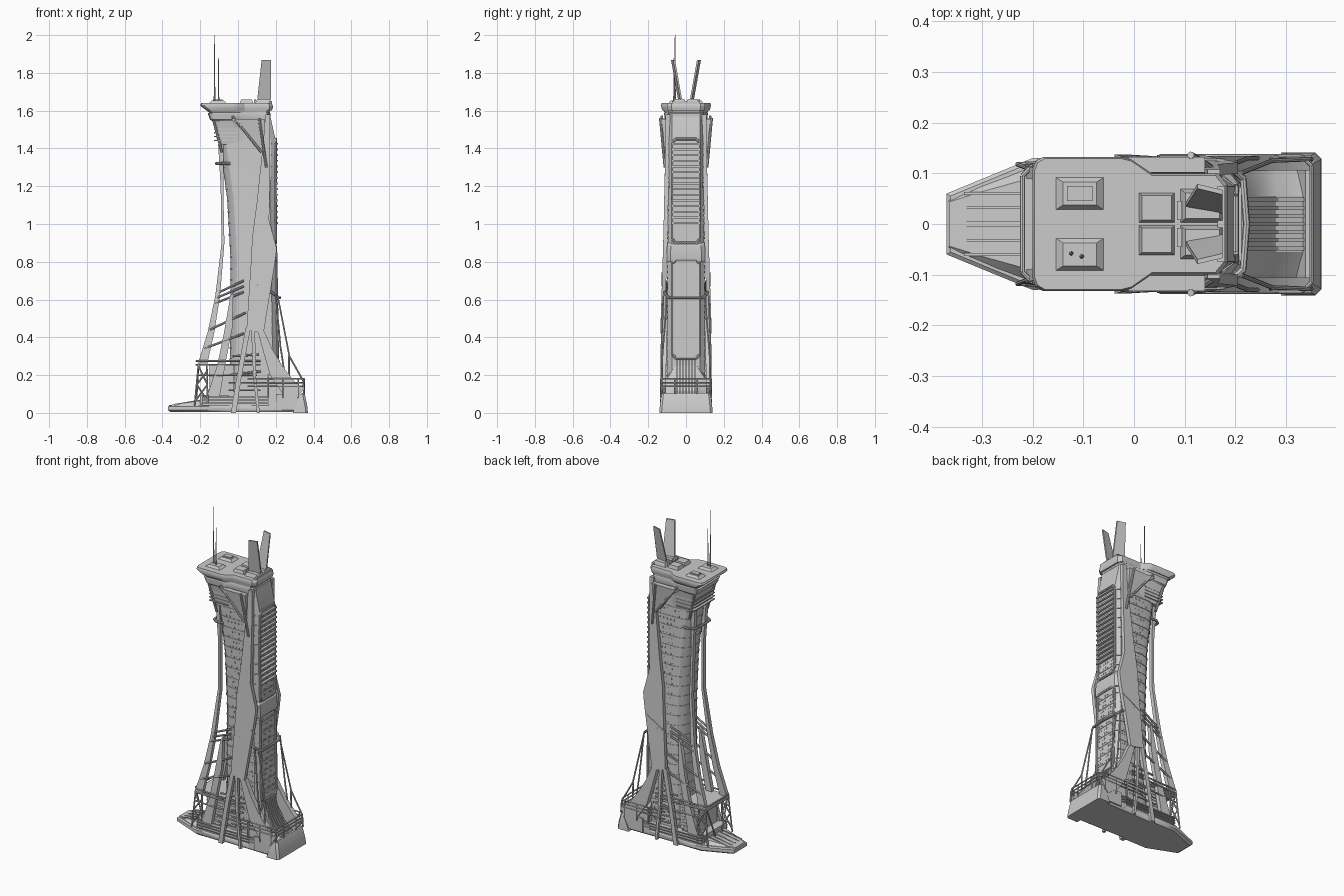
import bpy, bmesh, math
from mathutils import Vector, Matrix


def finish(name, bm):
    bmesh.ops.recalc_face_normals(bm, faces=bm.faces[:])
    me = bpy.data.meshes.new(name)
    bm.to_mesh(me)
    bm.free()
    ob = bpy.data.objects.new(name, me)
    bpy.context.collection.objects.link(ob)
    return ob


def lerp(table, z):
    """Piecewise linear lookup in rows (z, values...)."""
    for a, b in zip(table, table[1:]):
        if z <= b[0]:
            t = max(0, (z - a[0]) / (b[0] - a[0]))
            return [p + (q - p) * t for p, q in zip(a[1:], b[1:])]
    return list(table[-1][1:])


def add_loft(bm, rings):
    vs = [[bm.verts.new(p) for p in r] for r in rings]
    n = len(rings[0])
    for a, b in zip(vs, vs[1:]):
        for i in range(n):
            bm.faces.new((a[i], a[(i + 1) % n], b[(i + 1) % n], b[i]))
    bm.faces.new(vs[0])
    bm.faces.new(vs[-1])


def loft(name, *ring_lists):
    bm = bmesh.new()
    for rings in ring_lists:
        add_loft(bm, rings)
    return finish(name, bm)


def boxes(name, items, sym=False):
    """Boxes (x0,x1,y0,y1,z0,z1), optionally mirrored in y."""
    bm = bmesh.new()
    for x0, x1, y0, y1, z0, z1 in items:
        for s in ((1, -1) if sym else (1,)):
            m = Matrix.Translation(((x0 + x1) / 2, s * (y0 + y1) / 2, (z0 + z1) / 2))
            bmesh.ops.create_cube(bm, size=1, matrix=m @ Matrix.Diagonal((x1 - x0, y1 - y0, z1 - z0, 1)))
    return finish(name, bm)


def bars(name, paths, r, sym=True, r2=None):
    """Round bars along point paths, optionally mirrored in y."""
    bm = bmesh.new()
    for path in paths:
        for s in ((1, -1) if sym else (1,)):
            pts = [Vector((p[0], p[1] * s, p[2])) for p in path]
            for a, b in zip(pts, pts[1:]):
                d = b - a
                m = Matrix.Translation((a + b) / 2) @ d.to_track_quat('Z', 'Y').to_matrix().to_4x4()
                bmesh.ops.create_cone(bm, cap_ends=True, segments=8, radius1=r,
                                      radius2=r if r2 is None else r2, depth=d.length, matrix=m)
    return finish(name, bm)


SIDE = [(0, .137), (.43, .133), (.85, .119), (1.3, .108), (1.6, .104)]
RIB = [(.25, .115), (.43, .103), (.62, .092), (.9, .07), (1.2, .062), (1.42, .066)]


def ribbon(name, rows, t, off=0.0, table=SIDE):
    """Mirrored side plate from rows (xa, za, xb, zb) following the leaning flank."""
    parts = []
    for s in (1, -1):
        rings = []
        for xa, za, xb, zb in rows:
            ya, yb = lerp(table, za)[0] + off, lerp(table, zb)[0] + off
            rings.append([(xa, s * ya, za), (xb, s * yb, zb), (xb, s * (yb - t), zb), (xa, s * (ya - t), za)])
        parts.append(rings)
    return loft(name, *parts)


def mirror_ring(half, z):
    return [(x, y, z) for x, y in half] + [(x, -y, z) for x, y in reversed(half)]


# tower core: rows z, left x, right x, half depth
CORE = [(.02, -.04, .205, .1), (.3, -.042, .208, .1), (.82, -.04, .2, .098),
        (1.13, -.057, .195, .092), (1.3, -.08, .198, .09), (1.44, -.1, .2, .09), (1.6, -.11, .165, .09)]


def core_ring(z, g=0.0):
    l, r, h = lerp(CORE, z)
    l, r, h = l - g, r + g, h + g
    return mirror_ring([(r, .074), (r - .025, h), (l + .07, h), (l + .035, h * .9), (l + .012, h * .66), (l, h * .3)], z)


loft("tower_core", [core_ring(row[0]) for row in CORE])
loft("floor_bands", *[[core_ring(.1 + i * .06, .0025), core_ring(.108 + i * .06, .0025)] for i in range(23)])

# small windows on side and end facades
wins = []
for i in range(44):
    z = .11 + i * .03
    l, r, h = lerp(CORE, z)
    for j in range(8):
        x = l + .075 + j * (r - l - .12) / 7 + (i % 2) * .006
        wins.append((x - .0025, x + .0025, h - .002, h + .0015, z, z + .01))
    for j in range(4):
        y = .008 + j * .016
        wins.append((r - .002, r + .0015, y - .0025, y + .0025, z, z + .01))
boxes("windows", wins, True)

# end face louvres, frames and collar
boxes("end_louvres", [(.185, .212, -.073, .073, 1 + i * .03, 1.01 + i * .03) for i in range(15)])
end_x = lambda z: lerp(CORE, z)[1] + .002
for nm, z0, z1 in (("upper_frame", .9, 1.45), ("lower_frame", .29, .81)):
    bars(nm, [[(end_x(z0), 0, z0), (end_x(z0), .055, z0), (end_x(z0), .072, z0 + .02), (end_x((z0 + z1) / 2), .072, (z0 + z1) / 2),
               (end_x(z1), .072, z1 - .02), (end_x(z1), .055, z1), (end_x(z1), 0, z1)]], .007)
loft("middle_collar", [mirror_ring([(.12, y), (x - .03, y), (x, y * .68)], z) for z, x, y in
                       ((.8, .205, .12), (.82, .21, .12), (.885, .205, .118), (.905, .19, .11))])

# long flank plates and their legs
ribbon("flank_plate", [(.145, 1.58, .17, 1.58), (.13, 1.4, .17, 1.36), (.098, 1.1, .165, 1.02),
                       (.075, .93, .205, .87), (.07, .82, .195, .79), (.045, .44, .135, .42)], .022, .003)
ribbon("flank_seam", [(.066, .68, .18, .745), (.065, .67, .178, .735)], .012, .006)
ribbon("rear_swept_leg", [(.105, .43, .14, .43), (.135, .32, .18, .34), (.17, .2, .24, .24),
                          (.23, .11, .3, .165), (.3, .06, .35, .13)], .03)
ribbon("middle_leg", [(.04, .45, .065, .44), (-.005, .2, .02, .2), (-.038, 0, -.01, 0)], .022)
ribbon("inner_leg", [(.07, .44, .09, .43), (.08, .2, .095, .2), (.1, 0, .115, 0)], .018)
ribbon("front_rib", [(-.105, 1.42, -.078, 1.42), (-.092, 1.2, -.078, 1.2), (-.087, .9, -.072, .9),
                     (-.12, .62, -.095, .62), (-.16, .43, -.125, .43), (-.215, .25, -.165, .25)], .024, 0, RIB)
ribbon("front_broad_leg", [(-.04, .62, -.025, .64), (-.075, .42, -.03, .45), (-.11, .25, -.065, .27),
                           (-.17, .07, -.1, .07)], .025, -.016)

# cross struts between ribs and core
struts = [[(-.11 - k * .012, .09, .58 + .03 * i), (.03, .108, .64 + .03 * i)] for i, k in ((0, 1), (1, 0), (2, -1))]
struts += [[(-.15, .1, .44), (.04, .115, .53)], [(-.18, .105, .34), (.03, .12, .42)],
           [(-.05, .12, .2), (.12, .125, .22)], [(-.03, .125, .3), (.11, .125, .31)]]
bars("cross_struts", struts, .006)

# bent pipes round the ends
bars("rear_pipe", [[(.1, .122, .68), (.19, .112, .63), (.215, .09, .61), (.222, 0, .61)]], .007)
bars("front_pipe", [[(-.04, .085, 1.32), (-.085, .09, 1.32), (-.112, .07, 1.32), (-.116, 0, 1.32)]], .007)
bars("stay_cables", [[(.21, .1, .62), (.272, .125, .3), (.345, .128, .17), (.35, .128, .1)],
                     [(.27, .125, .3), (.27, .13, .1)], [(.2, .12, .62), (.225, .13, .35), (.26, .13, .12)]], .0045)

# base
FOOT = [(-.37, .06), (-.2, .13), (-.06, .13), (-.03, .122), (.3, .126)]


def foot_ring(z, g):
    return mirror_ring([(x + (g if x < 0 else -g), y - g * .6) for x, y in FOOT], z)


loft("base_plinth", [foot_ring(.004, .014), foot_ring(.014, 0), foot_ring(.034, 0), foot_ring(.04, .008)])
loft("front_ramp", [[(x, -y, .03), (x, -y * .75, z), (x, y * .75, z), (x, y, .03)]
                    for x, y, z in ((-.365, .058, .041), (-.3, .085, .05), (-.2, .122, .065), (-.1, .122, .07))])
loft("ramp_ribs", *[[[(x, y - .003, .03), (x, y - .003, z), (x, y + .003, z), (x, y + .003, .03)]
                     for x, z in ((-.335, .048), (-.2, .07))] for y in (-.06, -.033, -.003, .003, .033, .06)])
boxes("podium", [(-.19, .25, -.115, .115, .03, .085), (-.15, -.02, -.085, .085, .08, .25),
                 (-.2, -.05, -.105, .105, .05, .095)])
boxes("podium_stripes", [(-.19, .33, .11, .13, z, z + .006) for z in (.05, .066, .082)], True)
boxes("podium_slats", [(-.153, -.03, .084, .088, .1 + i * .018, .108 + i * .018) for i in range(8)], True)
boxes("podium_mullions", [(-.2 + i * .018, -.194 + i * .018, .1, .11, .04, .095) for i in range(9)], True)

# rear apron: valley ramp, ribs and end wall
loft("rear_ramp", [[(x, -.125, .02), (x, -.122, z * .6), (x, -.055, z), (x, .055, z), (x, .122, z * .6), (x, .125, .02)]
                   for x, z in ((.16, .28), (.21, .25), (.235, .18), (.28, .115), (.35, .085))])
loft("rear_ramp_ribs", *[[[(x, y - .004, .05), (x, y - .004, z), (x, y + .004, z), (x, y + .004, .05)]
                          for x, z in ((.19, .29), (.22, .28), (.243, .19), (.285, .125), (.335, .098))]
                         for y in [-.048 + i * .016 for i in range(7)]])
loft("rear_end_wall", [mirror_ring([(x0, y), (x1 - .012, y), (x1, y - .012)], z) for z, x0, x1, y in
                       ((0, .29, .37, .141), (.03, .3, .368, .139), (.095, .335, .355, .132), (.105, .338, .35, .128))])
boxes("rear_side_walls", [(.2, .345, .116, .132, .015, .1)], True)

# walkway railings on the rear, deck and trusses on the front
bars("rear_rails", [[(.05, .134, z), (.33, .134, z), (.35, .115, z), (.35, 0, z)] for z in (.14, .16, .18)]
     + [[(x, .134, .08), (x, .134, .18)] for x in (.16, .24, .32)] + [[(.35, .06, .09), (.35, .06, .18)]], .004)
boxes("front_deck", [(-.215, -.03, -.112, .112, .25, .26)])
bars("deck_rails", [[(.12, .125, z), (-.2, .115, z), (-.22, .095, z), (-.22, 0, z)] for z in (.255, .275)], .005)
bars("deck_trusses", [[(-.21, .11, .25), (-.23, .118, .04)], [(-.165, .112, .25), (-.16, .12, .05)],
                      [(-.21, .11, .25), (-.162, .12, .15), (-.228, .118, .06)],
                      [(-.165, .112, .22), (-.218, .114, .15), (-.16, .12, .06)],
                      [(-.21, .1, .25), (-.22, .03, .07)], [(-.215, .11, .2), (.1, .13, .2)],
                      [(-.05, .125, .12), (.12, .132, .12)], [(-.05, .125, .16), (.12, .132, .16)]], .0045)


# flared head under the roof: rows z, left x, right x, half depth left and right
def head_ring(z, l, r, a, b):
    return mirror_ring([(r, b - .022), (r - .018, b), (.035, b), (-.005, a * .85 + b * .15), (-.025, a), (l + .02, a),
                        (l + .006, a - .008), (l, a - .024)], z)


loft("head", [head_ring(*r) for r in (
    (1.42, -.098, .19, .088, .088), (1.45, -.112, .185, .093, .09), (1.5, -.12, .178, .097, .09),
    (1.545, -.135, .17, .106, .092), (1.552, -.148, .172, .112, .094), (1.585, -.16, .172, .116, .096),
    (1.59, -.152, .168, .114, .094), (1.605, -.172, .172, .122, .096))])
loft("roof_slab", [head_ring(*r) for r in (
    (1.6, -.165, .18, .124, .096), (1.615, -.186, .184, .13, .1), (1.628, -.2, .184, .132, .1),
    (1.64, -.196, .178, .129, .096))])
boxes("head_louvres", [(-.126, -.0, -.098, .098, 1.44 + i * .02, 1.446 + i * .02) for i in range(4)])

# head brackets and diagonal braces
loft("head_brackets", *[[[(xa, s * y, za), (xb, s * y, zb), (xb, s * (y - .03), zb), (xa, s * (y - .03), za)]
                         for xa, za, xb, zb, y in ((-.04, 1.555, .14, 1.555, .132), (.03, 1.5, .14, 1.49, .123),
                                                   (.1, 1.4, .135, 1.38, .112))] for s in (1, -1)])
bars("head_braces", [[(-.03, .128, 1.57), (.125, .115, 1.38)], [(.112, .136, 1.56), (.15, .112, 1.3)],
                     [(-.13, .1, 1.55), (-.085, .085, 1.38)]], .007)


# roof hatches, vents and equipment
def frustum(name, x, y, z, a, b, k, h):
    return loft(name, [[(x + sx * a * f, y + sy * b * f, zz) for sx, sy in ((-1, -1), (1, -1), (1, 1), (-1, 1))]
                       for f, zz in ((1, z), (k, z + h))])


for s, side in ((1, "back"), (-1, "front")):
    frustum("hatch_" + side, -.107, s * .06, 1.637, .05, .034, .66, .016)
    frustum("vent_" + side, .045, s * .032, 1.637, .036, .03, .8, .022)
    frustum("fin_mount_" + side, .135, s * .036, 1.637, .045, .034, .75, .025)
    # tilted roof fin
    loft("roof_fin_" + side, [[(xa, s * y, z), (xb, s * (y - .012), z), (xb, s * (y - .003), z), (xa, s * (y + .009), z)]
                              for z, xa, xb, y in ((1.645, .115, .17, .03), (1.67, .103, .175, .035), (1.868, .125, .175, .07))])
boxes("hatch_lid", [(-.132, -.082, .045, .075, 1.645, 1.66)])
boxes("roof_parapet", [(.165, .18, -.075, .075, 1.635, 1.65)])
boxes("roof_grilles", [(.085, .095, .008, .045, 1.635, 1.66)], True)

# antennas
bars("antenna_bases", [[(-.124, -.058, 1.64), (-.124, -.058, 1.76)], [(-.103, -.064, 1.64), (-.103, -.064, 1.69)]], .005, False, .003)
bars("antenna_masts", [[(-.124, -.058, 1.7), (-.124, -.058, 2)], [(-.103, -.064, 1.68), (-.103, -.064, 1.88)]], .003, False, .0015)

# smooth the curved surfaces, keep edges crisp
for ob in bpy.context.collection.objects:
    ob.select_set(True)
    bpy.context.view_layer.objects.active = ob
bpy.ops.object.shade_smooth_by_angle(angle=math.radians(28))
